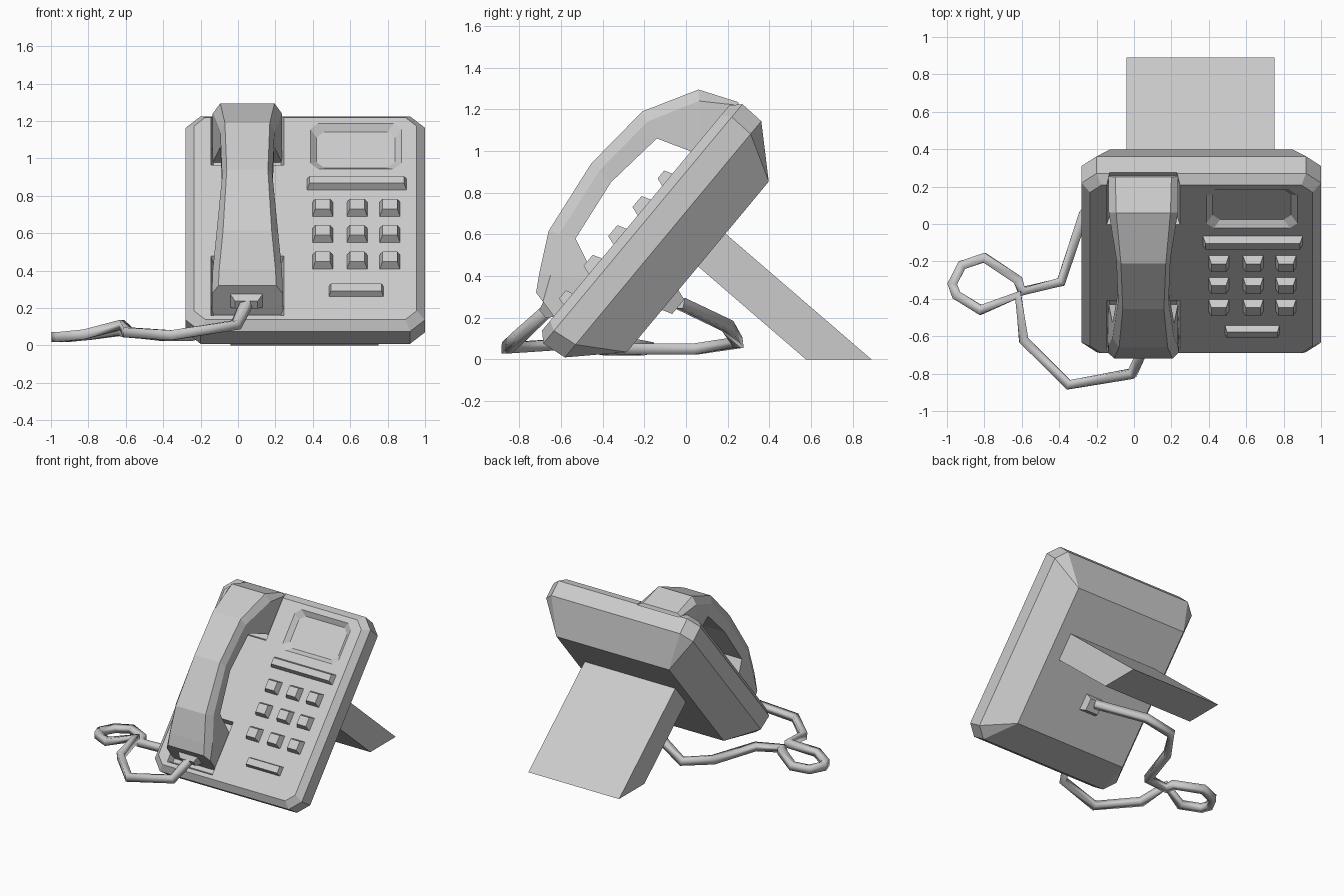
import bpy, bmesh, math
from mathutils import Matrix, Vector

if "Cube" in bpy.data.objects:
    bpy.data.objects.remove(bpy.data.objects["Cube"], do_unlink=True)

grey = bpy.data.materials.new("light grey plastic")
grey.diffuse_color = (0.6, 0.6, 0.6, 1)
grey.use_nodes = True
grey.node_tree.nodes["Principled BSDF"].inputs["Base Color"].default_value = (0.6, 0.6, 0.6, 1)

# Tilted frame of the phone: x across, y up the face, z out of the face
TILT = Matrix.Rotation(math.radians(50.25), 4, 'X')
FACE = 0.62


def loft(name, rings, matrix=Matrix()):
    """Skin equal-length rings into a closed solid."""
    bm = bmesh.new()
    loops = [[bm.verts.new(matrix @ Vector(p)) for p in ring] for ring in rings]
    n = len(loops[0])
    for a, b in zip(loops, loops[1:]):
        for i in range(n):
            j = (i + 1) % n
            bm.faces.new((a[i], a[j], b[j], b[i]))
    bm.faces.new(loops[0])
    bm.faces.new(loops[-1])
    bmesh.ops.remove_doubles(bm, verts=bm.verts, dist=0.0005)
    bmesh.ops.recalc_face_normals(bm, faces=bm.faces)
    mesh = bpy.data.meshes.new(name)
    bm.to_mesh(mesh)
    bm.free()
    mesh.materials.append(grey)
    obj = bpy.data.objects.new(name, mesh)
    bpy.context.collection.objects.link(obj)
    return obj


def octagon(x0, x1, y0, y1, cut, z):
    """Rectangle with cut corners at height z."""
    return [(x0 + cut, y0, z), (x1 - cut, y0, z), (x1, y0 + cut, z), (x1, y1 - cut, z),
            (x1 - cut, y1, z), (x0 + cut, y1, z), (x0, y1 - cut, z), (x0, y0 + cut, z)]


def block(name, x, y, w, h, z0, z1, inset, cut=0.0):
    """Tapered block on the tilted face, centred at x, y."""
    a, b = w / 2, h / 2
    return loft(name, [octagon(x - a, x + a, y - b, y + b, cut, z0),
                       octagon(x - a + inset, x + a - inset, y - b + inset, y + b - inset, cut, z1)],
                TILT)


def carve(target, cutter):
    mod = target.modifiers.new("cut", 'BOOLEAN')
    mod.operation = 'DIFFERENCE'
    mod.solver = 'EXACT'
    mod.object = cutter
    bpy.context.view_layer.objects.active = target
    bpy.ops.object.modifier_apply(modifier=mod.name)
    bpy.data.objects.remove(cutter, do_unlink=True)


# Body: bevelled front, straight rim, tapered back
body = loft("phone_body", [
    octagon(-0.235, 0.955, -0.335, 1.07, 0.06, FACE),
    octagon(-0.28, 1.0, -0.38, 1.115, 0.08, 0.575),
    octagon(-0.28, 1.0, -0.365, 1.11, 0.08, 0.453),
    octagon(-0.13, 0.85, -0.155, 0.91, 0.0, 0.24)], TILT)

# Handset pockets and sunken screen
carve(body, block("lower_pocket", 0.05, -0.1, 0.41, 0.43, FACE + 0.03, 0.57, 0.025))
carve(body, block("upper_pocket", 0.05, 1.0, 0.41, 0.54, FACE + 0.03, 0.57, 0.025))
carve(body, block("screen_recess", 0.63, 0.87, 0.52, 0.35, FACE + 0.015, FACE - 0.03, 0.05, 0.04))

# Keys and bars
for row, y in enumerate((0.432, 0.25, 0.065)):
    for col, x in enumerate((0.453, 0.637, 0.812)):
        block(f"key_{row}_{col}", x, y, 0.115, 0.105, FACE - 0.01, FACE + 0.045, 0.018)
block("upper_bar", 0.635, 0.605, 0.54, 0.085, FACE - 0.01, FACE + 0.04, 0.018)
block("lower_bar", 0.632, -0.14, 0.295, 0.075, FACE - 0.01, FACE + 0.035, 0.012)

# Handset: outer (y, z), inner (y, z), outer half width, side half width
stations = [
    ((-0.72, 0.32), (-0.60, 0.16), 0.155, 0.19),
    ((-0.705, 0.41), (-0.43, 0.38), 0.15, 0.185),
    ((-0.66, 0.615), (-0.53, 0.58), 0.13, 0.165),
    ((-0.455, 0.94), (-0.36, 0.85), 0.11, 0.135),
    ((-0.21, 1.19), (-0.14, 1.06), 0.12, 0.145),
    ((0.06, 1.295), (0.077, 0.978), 0.145, 0.185),
    ((0.25, 1.235), (0.262, 1.195), 0.15, 0.185)]
rings = []
for outer, inner, a, b in stations:
    o, i = Vector(outer), Vector(inner)
    c = o + (i - o).normalized() * min(0.055, (i - o).length * 0.4)
    rings.append([(0.05 + s, p.x, p.y) for s, p in
                  ((-a, o), (a, o), (b, c), (b, i), (-b, i), (-b, c))])
loft("handset", rings)

# Rear stand
foot = [(0.89, 0.0), (0.575, 0.0), (0.03, 0.47), (0.17, 0.62)]
loft("rear_stand", [[(x, y, z) for y, z in foot] for x in (-0.04, 0.75)])

# Cord sockets on the back and on the handset end
block("back_socket", 0.34, 0.17, 0.15, 0.13, 0.25, 0.19, 0.02)
end = Matrix.Translation((0.045, -0.665, 0.235)) @ Matrix.Rotation(math.radians(127), 4, 'X')
loft("handset_socket", [octagon(-0.095, 0.095, -0.05, 0.05, 0, -0.02),
                        octagon(-0.06, 0.06, -0.025, 0.025, 0, 0.03)], end)

# Cord with one loop
path = [(0.05, -0.67, 0.23), (-0.01, -0.80, 0.11), (-0.35, -0.86, 0.055),
        (-0.59, -0.62, 0.07), (-0.62, -0.38, 0.11), (-0.82, -0.46, 0.06),
        (-0.95, -0.38, 0.045), (-0.972, -0.32, 0.045), (-0.92, -0.22, 0.045),
        (-0.80, -0.18, 0.055), (-0.62, -0.30, 0.08), (-0.60, -0.36, 0.07),
        (-0.39, -0.31, 0.05), (-0.27, 0.05, 0.05), (-0.14, 0.25, 0.08),
        (0.05, 0.20, 0.16), (0.34, -0.03, 0.27)]
curve = bpy.data.curves.new("cord", 'CURVE')
curve.dimensions = '3D'
curve.twist_mode = 'Z_UP'
curve.bevel_depth = 0.037
curve.bevel_resolution = 0
curve.use_fill_caps = True
spline = curve.splines.new('POLY')
spline.points.add(len(path) - 1)
for point, co in zip(spline.points, path):
    point.co = (*co, 1)
    point.tilt = math.radians(45)
curve.materials.append(grey)
cord = bpy.data.objects.new("cord", curve)
bpy.context.collection.objects.link(cord)
